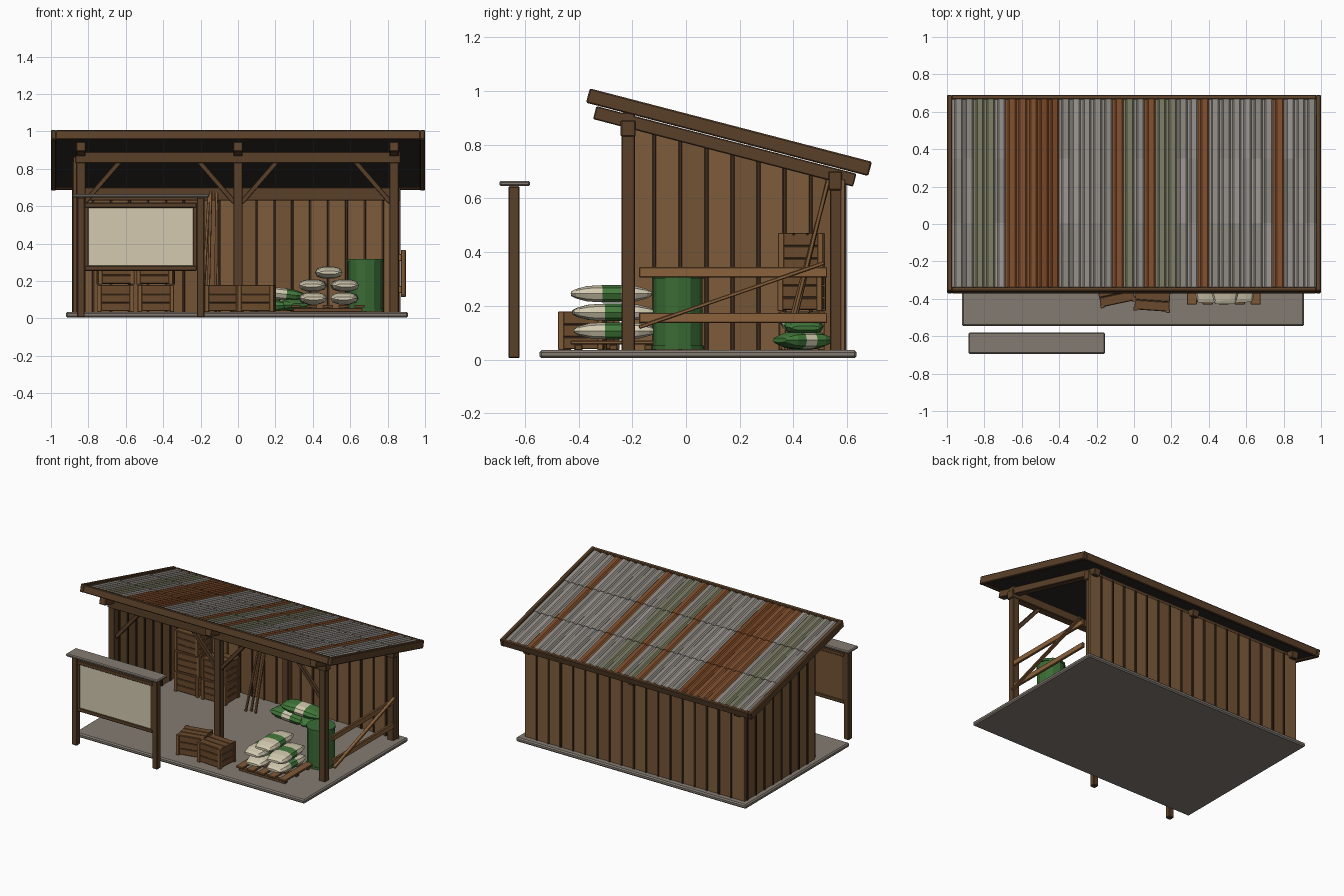
import bpy, bmesh, math, random
from mathutils import Matrix, Vector

if "Cube" in bpy.data.objects:
    bpy.data.objects.remove(bpy.data.objects["Cube"])

random.seed(4)
mats = {}

def mat(hexcol):
    if hexcol not in mats:
        m = bpy.data.materials.new("colour_" + hexcol)
        rgb = [int(hexcol[i:i + 2], 16) / 255 for i in (0, 2, 4)]
        m.diffuse_color = [c / 12.92 if c < .04 else ((c + .055) / 1.055) ** 2.4 for c in rgb] + [1]
        m.use_nodes = True
        m.node_tree.nodes["Principled BSDF"].inputs["Base Color"].default_value = m.diffuse_color
        mats[hexcol] = m
    return mats[hexcol]

BEAM, BOARD, BOARD2, BATTEN, RAIL = "5a4029", "7d5c3b", "735335", "3e2c1c", "8a623c"
CRATE, CRATE2, SLAB, CREAM, GREEN = "6b4a2d", "7f5a37", "847b72", "d3cab0", "42793b"
METAL, RUST, MOSS, DARK = "8d8781", "7b4b2b", "75755f", "2e2c2a"

class Part:
    """Collects coloured solids into one named object."""
    def __init__(self, name, bevel=.004):
        self.name, self.bevel, self.bm, self.cols = name, bevel, bmesh.new(), []

    def slot(self, col):
        if col not in self.cols:
            self.cols.append(col)
        return self.cols.index(col)

    def box(self, c, s, col, frame=Matrix()):
        m = frame @ Matrix.Translation(c) @ Matrix.Diagonal((*s, 1))
        vs = bmesh.ops.create_cube(self.bm, size=1, matrix=m)["verts"]
        for f in {f for v in vs for f in v.link_faces}:
            f.material_index = self.slot(col)
        return vs

    def bar(self, a, b, w, d, col):
        a, b = Vector(a), Vector(b)
        q = (b - a).to_track_quat('Z', 'X').to_matrix().to_4x4()
        return self.box((0, 0, 0), (w, d, (b - a).length), col, Matrix.Translation((a + b) / 2) @ q)

    def done(self, smooth=False):
        bmesh.ops.recalc_face_normals(self.bm, faces=self.bm.faces)
        me = bpy.data.meshes.new(self.name)
        self.bm.to_mesh(me)
        for c in self.cols:
            me.materials.append(mat(c))
        ob = bpy.data.objects.new(self.name, me)
        bpy.context.collection.objects.link(ob)
        if self.bevel:
            b = ob.modifiers.new("bevel", 'BEVEL')
            b.width, b.segments = self.bevel, 1
        return ob

def single(name, c, s, col, bevel=.004):
    p = Part(name, bevel)
    p.box(c, s, col)
    return p.done()

# ground slab
single("floor_slab", (-.005, .045, .02), (1.83, 1.18, .03), SLAB, .008)

# posts and beams
p = Part("posts")
for x in (-.84, 0, .835):
    p.box((x, -.215, .475), (.05, .05, .89), BEAM)
    p.box((x, .56, .36), (.05, .05, .66), BEAM)
p.done()
p = Part("beams")
p.box((0, -.215, .86), (1.74, .056, .06), BEAM)
p.box((0, .555, .665), (1.74, .05, .07), BEAM)
p.done()

# knee braces
p = Part("knee_braces", .003)
for x, d in ((-.84, 1), (0, -1), (0, 1), (.835, -1)):
    p.bar((x + .02 * d, -.215, .62), (x + .21 * d, -.215, .84), .026, .026, BEAM)
p.done()

# roof frame: x across, y down the slope, z normal to it
ROOF = Matrix.Translation((0, .16, .846)) @ Matrix.Rotation(-math.atan2(.273, 1.05), 4, 'X')
p = Part("rafters")
for x in (-.84, 0, .835):
    p.box((x, -.002, -.055), (.05, 1.0, .05), BEAM, ROOF)
p.done()
p = Part("roof_trim", .005)
for s in (-1, 1):
    p.box((s * .986, 0, 0), (.028, 1.085, .055), BEAM, ROOF)
    p.box((0, s * .53, 0), (1.95, .025, .052), BEAM, ROOF)
p.done()
p = Part("roof_underside", 0)
p.box((0, 0, -.008), (1.95, 1.04, .018), DARK, ROOF)
p.done()

# corrugated sheets, three overlapping rows with stained strips
STAINS = [(-.78, .06, MOSS), (-.63, .05, RUST), (-.53, .04, RUST), (-.46, .06, "6f4021"),
          (-.1, .035, RUST), (-.01, .03, MOSS), (.07, .04, RUST), (.17, .04, MOSS),
          (.38, .03, RUST), (.79, .03, RUST)]
p = Part("corrugated_sheets", 0)
N, W = 34, 1.945
for row, (y0, y1) in enumerate(((-.522, -.165), (-.19, .19), (.165, .522))):
    pts, cols = [], []
    for i in range(N):
        x = -W / 2 + i * W / N
        col = random.choice((METAL, METAL, "858079", "938e89"))
        for sx, sw, sc in STAINS:
            if abs(x + W / N / 2 - sx) < sw:
                col = sc
        for t, h in ((0, 0), (.22, 0), (.36, .008), (.86, .008)):
            pts.append((x + t * W / N, h))
            cols.append(col)
    pts.append((W / 2, 0))
    base = .01
    ends = [[p.bm.verts.new(ROOF @ Vector((x, y, base + h + lift))) for x, h in pts]
            for y, lift in ((y0, 0), (y1, .005))]
    for i, col in enumerate(cols):
        f = p.bm.faces.new((ends[0][i], ends[0][i + 1], ends[1][i + 1], ends[1][i]))
        f.material_index = p.slot(col)
ob = p.done()
ob.modifiers.new("thickness", 'SOLIDIFY').thickness = .003

# back wall boards and battens
p = Part("back_wall", .002)
n, w = 18, 1.74 / 18
for i in range(n):
    p.box((-.87 + (i + .5) * w, .583, .35), (w - .004, .016, .64), random.choice((BOARD, BOARD2)))
    if i:
        p.box((-.87 + i * w, .583, .35), (.014, .03, .64), BATTEN)
p.done()

# left wall, tops cut to the roof slope
p = Part("left_wall", .002)
n, w = 8, .097
def sloped(y, width, thick, col):
    for v in p.box((-.872, y, .35), (thick, width, .64), col):
        if v.co.z > .4:
            v.co.z = .855 - .262 * (v.co.y + .18)
for i in range(n + 1):
    y = -.215 + (i + .5) * w - w / 2 + .048 - .048
    sloped(min(y + w / 2, .545), w - .004 if i < n else .09, .016, random.choice((BOARD, BOARD2)))
    if 0 < i:
        sloped(y, .014, .03, BATTEN)
p.done()

# right side rails
p = Part("side_rails", .003)
for z in (.155, .325):
    p.box((.868, .175, z), (.018, .70, .038), RAIL)
p.bar((.884, -.175, .12), (.884, .515, .36), .014, .026, RAIL)
p.done()

# notice board
p = Part("notice_board_frame")
for x in (-.84, -.2):
    p.box((x, -.64, .325), (.04, .04, .64), BEAM)
for z in (.268, .605):
    p.box((-.52, -.64, z), (.60, .032, .028), BEAM)
for x in (-.81, -.23):
    p.box((x, -.64, .436), (.022, .03, .34), BEAM)
p.box((-.52, -.634, .436), (.58, .014, .32), BOARD2)
p.done()
single("notice_panel", (-.52, -.645, .436), (.56, .012, .31), CREAM, 0)
single("notice_board_cap", (-.52, -.637, .655), (.73, .114, .02), SLAB, .006)

# slatted crates
def crate(name, x, y, z, rot):
    fr = Matrix.Translation((x, y, z)) @ Matrix.Rotation(math.radians(rot), 4, 'Z')
    p = Part(name, .002)
    p.box((0, 0, .07), (.176, .146, .132), BATTEN, fr)
    for k in range(3):
        h = .026 + k * .046
        for s in (-1, 1):
            p.box((0, s * .074, h), (.18, .008, .042), CRATE, fr)
            p.box((s * .089, 0, h), (.008, .15, .042), CRATE, fr)
        p.box((0, (k - 1) * .052, .139), (.186, .048, .01), CRATE, fr)
    for sx in (-1, 1):
        for sy in (-1, 1):
            p.box((sx * .086, sy * .073, .072), (.022, .022, .144), CRATE2, fr)
    p.done()

Z0, CH = .035, .146
crate("front_crate_left", -.1, -.35, Z0, 12)
crate("front_crate_right", .1, -.385, Z0, -4)
for k in range(3):
    crate(f"tall_stack_crate_{k + 1}", -.655, .43, Z0 + k * CH, (0, 3, -2)[k])
for k in range(2):
    crate(f"short_stack_crate_{k + 1}", -.44, .43, Z0 + k * CH, (1, -4)[k])

# pallet
p = Part("pallet", .003)
for y in (-.40, -.27, -.14):
    p.box((.48, y, .045), (.37, .03, .022), CRATE)
for i in range(5):
    p.box((.31 + i * .085, -.27, .064), (.055, .32, .014), CRATE2)
p.done()

# stuffed sacks, long along local y, with a coloured middle band
def sack(name, c, rot, body, band, length=.3, width=.145, thick=.066, tilt=0):
    fr = (Matrix.Translation(c) @ Matrix.Rotation(math.radians(rot), 4, 'Z')
          @ Matrix.Rotation(math.radians(tilt), 4, 'X'))
    p = Part(name, 0)
    rings = []
    for u, ws, hs in ((-1, .72, .25), (-.88, .84, .55), (-.6, 1, .9), (-.23, .98, 1),
                      (.23, .98, 1), (.6, 1, .9), (.88, .84, .55), (1, .72, .25)):
        ring = []
        for k in range(10):
            a = math.tau * k / 10
            ca, sa = math.cos(a), math.sin(a)
            ring.append(p.bm.verts.new(fr @ Vector((
                math.copysign(abs(ca) ** .75, ca) * ws * width / 2, u * length / 2,
                math.copysign(abs(sa) ** .75, sa) * hs * thick / 2))))
        rings.append(ring)
    for i in range(7):
        for k in range(10):
            j = (k + 1) % 10
            f = p.bm.faces.new((rings[i][k], rings[i][j], rings[i + 1][j], rings[i + 1][k]))
            f.material_index = p.slot(band if i == 3 else body)
    for r in (rings[0], rings[-1]):
        p.bm.faces.new(r).material_index = p.slot(body)
    p.done()

for k, (x, y, z, r) in enumerate(((.40, -.265, .107, 2), (.57, -.265, .107, -2), (.40, -.272, .176, -2),
                                  (.57, -.27, .176, 3), (.485, -.278, .245, 1))):
    sack(f"pallet_sack_{k + 1}", (x, y, z), r, CREAM, GREEN)
sack("back_sack_1", (.13, .43, .068), 84, GREEN, CREAM)
sack("back_sack_2", (.28, .435, .072), 30, GREEN, CREAM, .2)
sack("back_sack_3", (.22, .43, .132), 97, GREEN, CREAM, .28, tilt=6)

# green barrel with rim hoops
p = Part("barrel", 0)
for r, z, h in ((.092, .177, .28), (.097, .045, .015), (.097, .31, .015)):
    vs = bmesh.ops.create_cone(p.bm, cap_ends=True, segments=12, radius1=r, radius2=r, depth=h,
                               matrix=Matrix.Translation((.68, -.03, z)))["verts"]
p.slot("3a6b35")
p.done()

# poles leaning on the back wall
p = Part("leaning_poles", .002)
for xa, ya, xb, zb in ((-.19, .36, -.155, .66), (-.16, .38, -.145, .68), (-.12, .37, -.115, .67)):
    p.bar((xa, ya, .035), (xb, .53, zb), .014, .014, CRATE2)
p.done()
